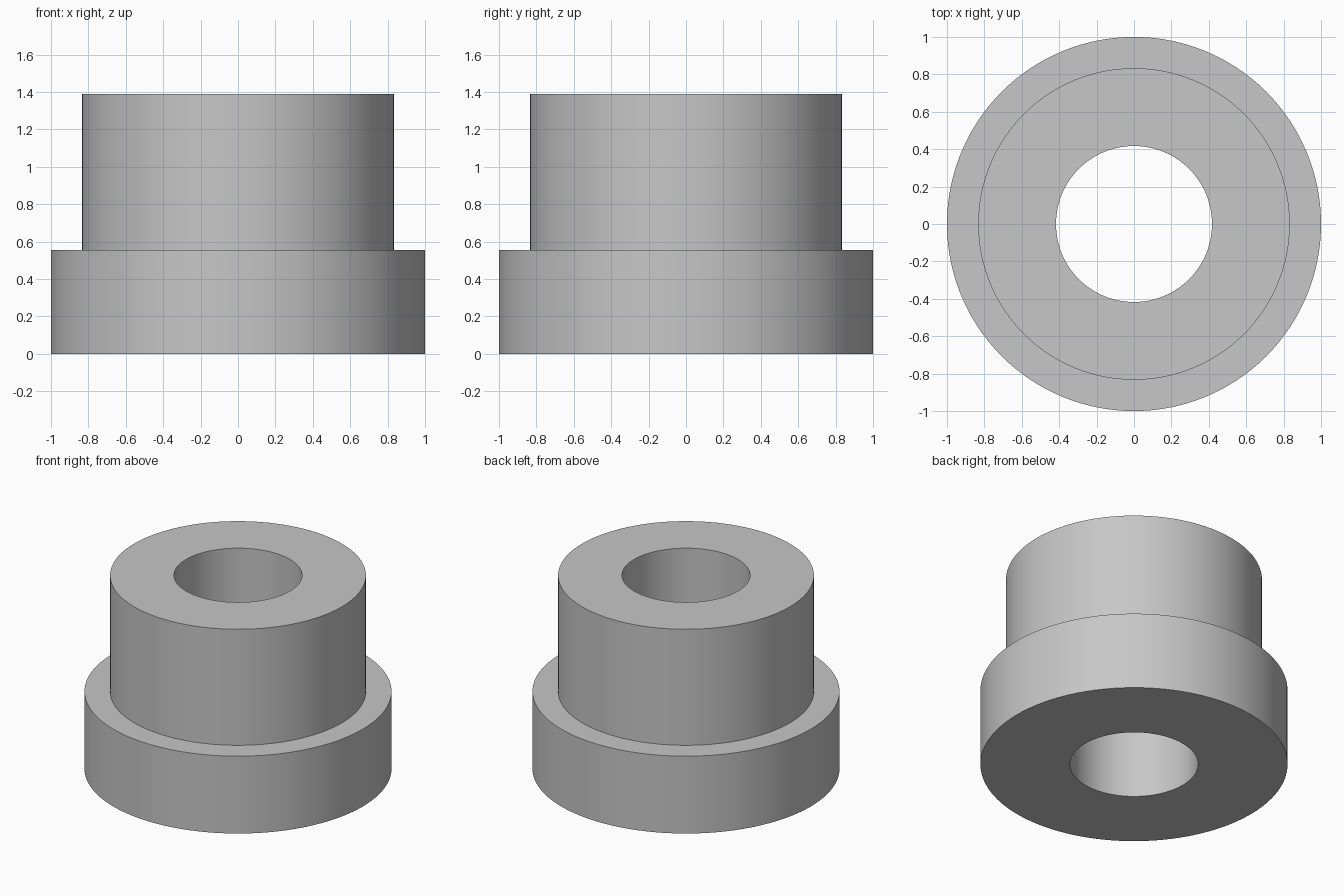
import bpy
import bmesh
import math
from mathutils import Vector

cube = bpy.data.objects.get("Cube")
if cube:
    bpy.data.objects.remove(cube, do_unlink=True)

SEGMENTS = 128
BORE, BODY, FLANGE = 0.417, 0.833, 1.0
SHOULDER, TOP = 0.556, 1.39

# Plain grey material
grey = bpy.data.materials.new("light_grey")
grey.use_nodes = True
colour = (0.57, 0.57, 0.57, 1)
grey.diffuse_color = colour
grey.node_tree.nodes["Principled BSDF"].inputs["Base Color"].default_value = colour


def lathe(name, profile, material):
    """Revolve a closed (radius, height) profile around z."""
    bm = bmesh.new()
    verts = [bm.verts.new((r, 0, z)) for r, z in profile]
    edges = [bm.edges.new((a, b)) for a, b in zip(verts, verts[1:] + verts[:1])]
    bmesh.ops.spin(bm, geom=verts + edges, cent=Vector(), axis=Vector((0, 0, 1)),
                   angle=math.tau, steps=SEGMENTS)
    bmesh.ops.remove_doubles(bm, verts=bm.verts, dist=0.0001)
    bmesh.ops.recalc_face_normals(bm, faces=bm.faces)
    mesh = bpy.data.meshes.new(name)
    bm.to_mesh(mesh)
    bm.free()
    mesh.materials.append(material)
    obj = bpy.data.objects.new(name, mesh)
    bpy.context.collection.objects.link(obj)
    bpy.ops.object.select_all(action="DESELECT")
    obj.select_set(True)
    bpy.context.view_layer.objects.active = obj
    bpy.ops.object.shade_smooth_by_angle(angle=math.radians(30))
    return obj


# Flanged bushing with a straight through bore
lathe("flanged_bushing",
      [(BORE, 0), (FLANGE, 0), (FLANGE, SHOULDER),
       (BODY, SHOULDER), (BODY, TOP), (BORE, TOP)], grey)
